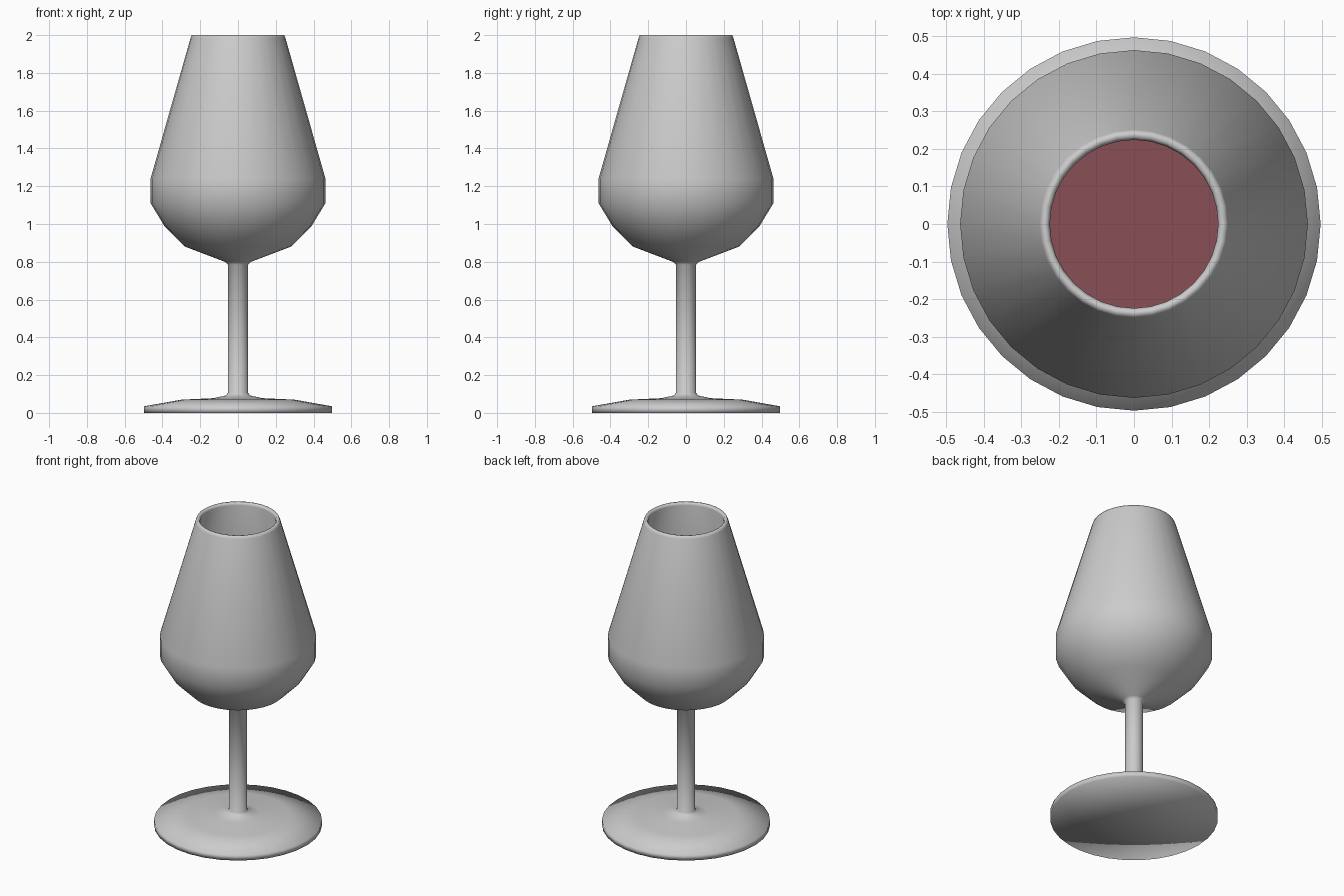
import bpy, bmesh, math

if "Cube" in bpy.data.objects:
    bpy.data.objects.remove(bpy.data.objects["Cube"])

SIDES = 32


def lathe(name, profile):
    """Spin an (r, z) profile around z; points with r = 0 become poles."""
    bm = bmesh.new()
    rings = []
    for r, z in profile:
        if r == 0:
            rings.append([bm.verts.new((0, 0, z))] * SIDES)
        else:
            rings.append([bm.verts.new((r * math.cos(2 * math.pi * i / SIDES),
                                        r * math.sin(2 * math.pi * i / SIDES), z))
                          for i in range(SIDES)])
    for a, b in zip(rings, rings[1:]):
        for i in range(SIDES):
            j = (i + 1) % SIDES
            quad = list(dict.fromkeys((a[i], a[j], b[j], b[i])))
            bm.faces.new(quad)
    bmesh.ops.recalc_face_normals(bm, faces=bm.faces)
    for f in bm.faces:
        f.smooth = True
    mesh = bpy.data.meshes.new(name)
    bm.to_mesh(mesh)
    bm.free()
    obj = bpy.data.objects.new(name, mesh)
    bpy.context.collection.objects.link(obj)
    return obj


# Glass: foot, stem, outer bowl, rounded rim, inner bowl
lathe("glass", [
    (0, 0), (0.497, 0), (0.497, 0.035), (0.30, 0.07), (0.13, 0.078),
    (0.065, 0.092), (0.054, 0.105), (0.054, 0.785), (0.07, 0.80),
    (0.28, 0.88), (0.39, 0.99), (0.463, 1.11), (0.463, 1.24),
    (0.251, 1.985), (0.245, 2.0), (0.231, 2.0), (0.224, 1.985),
    (0.436, 1.235), (0.436, 1.12), (0.37, 1.008), (0.265, 0.905),
    (0.06, 0.825), (0, 0.82),
])

# Wine: fills the lower part of the bowl
wine = lathe("wine", [
    (0, 0.825), (0.06, 0.83), (0.262, 0.909), (0.366, 1.011),
    (0.432, 1.121), (0.432, 1.20), (0, 1.20),
])
wine.data.shade_flat()
mat = bpy.data.materials.new("red_wine")
mat.diffuse_color = (0.25, 0.08, 0.095, 1)
mat.use_nodes = True
mat.node_tree.nodes["Principled BSDF"].inputs["Base Color"].default_value = mat.diffuse_color
wine.data.materials.append(mat)
